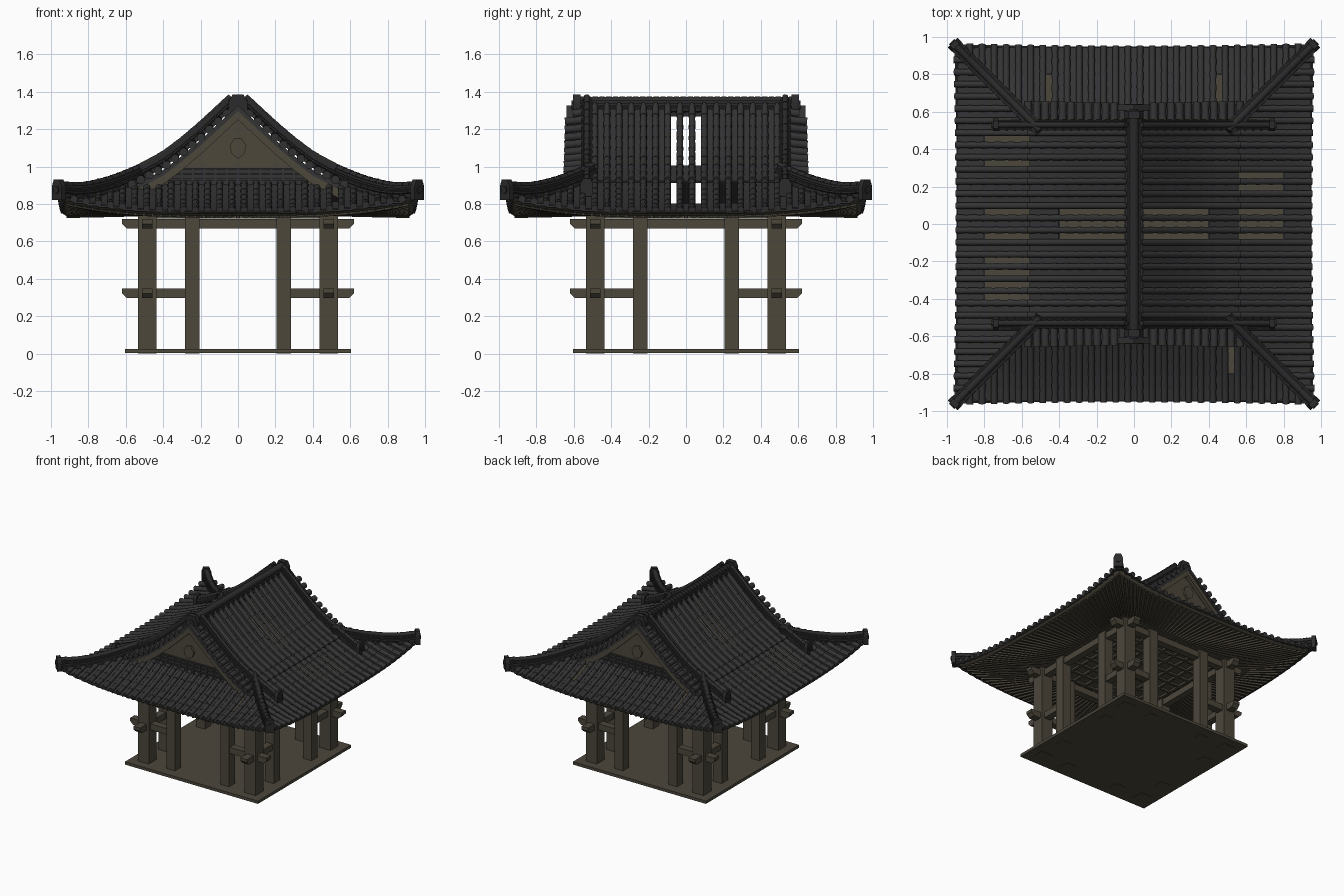
import bpy, bmesh, math
from mathutils import Vector

if "Cube" in bpy.data.objects:
    bpy.data.objects.remove(bpy.data.objects["Cube"])

def material(name, rgb):
    m = bpy.data.materials.new(name)
    m.diffuse_color = (*rgb, 1)
    m.use_nodes = True
    m.node_tree.nodes["Principled BSDF"].inputs["Base Color"].default_value = m.diffuse_color
    return m

TILE = material("charcoal tile", (0.034, 0.034, 0.035))
RIDGE = material("dark ridge tile", (0.024, 0.024, 0.025))
WOOD = material("aged wood", (0.072, 0.063, 0.044))

def finish(name, bm, mat, smooth=False):
    bmesh.ops.recalc_face_normals(bm, faces=bm.faces)
    me = bpy.data.meshes.new(name)
    bm.to_mesh(me)
    bm.free()
    me.materials.append(mat)
    ob = bpy.data.objects.new(name, me)
    bpy.context.collection.objects.link(ob)
    if smooth:
        bpy.ops.object.select_all(action='DESELECT')
        ob.select_set(True)
        bpy.context.view_layer.objects.active = ob
        bpy.ops.object.shade_smooth_by_angle(angle=math.radians(50))
    return ob

def box(bm, x0, x1, y0, y1, z0, z1):
    vs = [bm.verts.new((x, y, z)) for z in (z0, z1) for x, y in ((x0, y0), (x1, y0), (x1, y1), (x0, y1))]
    for f in ((0, 1, 2, 3), (4, 5, 6, 7), (0, 1, 5, 4), (1, 2, 6, 5), (2, 3, 7, 6), (3, 0, 4, 7)):
        bm.faces.new([vs[i] for i in f])

def prism(bm, a, b):
    """Solid between two matching outlines."""
    va, vb = [bm.verts.new(p) for p in a], [bm.verts.new(p) for p in b]
    bm.faces.new(va)
    bm.faces.new(vb)
    for i in range(len(va)):
        j = (i + 1) % len(va)
        bm.faces.new((va[i], va[j], vb[j], vb[i]))

def sweep(bm, pts, section, saw=0.0):
    """Section swept along a path; saw makes each piece flare at its lower end."""
    pts = [Vector(p) for p in pts]
    n = len(pts)
    def ring(i, s):
        t = (pts[min(i + 1, n - 1)] - pts[max(i - 1, 0)]).normalized()
        side = t.cross(Vector((0, 0, 1))).normalized()
        up = side.cross(t)
        return [bm.verts.new(pts[i] + side * u * s + up * v * s) for u, v in section]
    rings = []
    if saw:
        for i in range(n - 1):
            rings += [ring(i, 1 - saw), ring(i + 1, 1 + saw)]
    else:
        rings = [ring(i, 1) for i in range(n)]
    m = len(section)
    for a, b in zip(rings, rings[1:]):
        for i in range(m):
            j = (i + 1) % m
            bm.faces.new((a[i], a[j], b[j], b[i]))
    bm.faces.new(rings[0])
    bm.faces.new(rings[-1])

def disc(r, n=8):
    return [(r * math.cos(2 * math.pi * (i + .5) / n), r * math.sin(2 * math.pi * (i + .5) / n)) for i in range(n)]

def rect(w, h):
    return [(-w, -h), (w, -h), (w, h), (-w, h)]

def line(a, b, n):
    a, b = Vector(a), Vector(b)
    return [a.lerp(b, i / n) for i in range(n + 1)]

# ---- roof surface: sagging slope with lifted corners
PROFILE = [(0, 1.345), (.07, 1.28), (.2, 1.16), (.3, 1.075), (.4, 1.0), (.54, .925),
           (.68, .86), (.8, .81), (.9, .777), (1.05, .74)]

def slope(d):
    for (a, za), (b, zb) in zip(PROFILE, PROFILE[1:]):
        if d <= b:
            return za + (zb - za) * (d - a) / (b - a)
    return PROFILE[-1][1]

def lift(d, s):
    return .08 * min(1, abs(s) / .95) ** 3 * min(1, max(0, (d - .5) / .45))

def turn(j, d, s, z):
    c, k = ((1, 0), (0, 1), (-1, 0), (0, -1))[j]
    return (d * c - s * k, d * k + s * c, z)

def run(j, d0, d1, s, off, step=.07):
    n = max(1, round((d1 - d0) / step))
    ds = [d0 + (d1 - d0) * i / n for i in range(n + 1)]
    return [turn(j, d, s, slope(d) + lift(d, s) + off) for d in ds]

# ---- floor and posts
bm = bmesh.new()
box(bm, -.605, .605, -.605, .605, .002, .025)
finish("floor_slab", bm, WOOD)

bm = bmesh.new()
for sx in (-1, 1):
    for sy in (-1, 1):
        for px, py, w in ((.485, .485, .05), (.245, .485, .039), (.485, .245, .039)):
            x, y = sx * px, sy * py
            box(bm, x - w, x + w, y - w, y + w, 0, .735)
finish("posts", bm, WOOD)

# ---- beams with chamfered ends
def beam(bm, j, a, b, z0, z1, cut_a=True):
    c, ca = .025, .025 if cut_a else 0
    out = [(a, z1), (b, z1), (b, z0 + c), (b - c, z0), (a + ca, z0), (a, z0 + ca + .001)]
    prism(bm, [turn(j, .456, s, z) for s, z in out], [turn(j, .514, s, z) for s, z in out])

bm = bmesh.new()
for j in range(4):
    beam(bm, j, -.62, .62, .668, .72)
finish("top_beams", bm, WOOD)
bm = bmesh.new()
for j in range(4):
    beam(bm, j, .245, .62, .297, .347, False)
    beam(bm, j, -.62, -.245, .297, .347)
finish("low_rails", bm, WOOD)

# ---- coffered ceiling
bm = bmesh.new()
box(bm, -.55, .55, -.55, .55, .738, .746)
for i in range(-4, 5):
    c = i * .11
    box(bm, c - .01, c + .01, -.5, .5, .722, .739)
    box(bm, -.5, .5, c - .01, c + .01, .723, .739)
finish("ceiling_lattice", bm, WOOD)

# ---- eave underside and fan rafters
bm = bmesh.new()
N = 24
for j in range(4):
    rows = []
    for d, z in ((.5, .748), (.65, .744), (.8, .74), (.92, .737), (.95, .757)):
        rows.append([bm.verts.new(turn(j, d, d * (2 * i / N - 1), z + lift(d, d * (2 * i / N - 1)))) for i in range(N + 1)])
    for a, b in zip(rows, rows[1:]):
        for i in range(N):
            bm.faces.new((a[i], a[i + 1], b[i + 1], b[i]))
bmesh.ops.remove_doubles(bm, verts=bm.verts, dist=.0005)
soffit = finish("eave_underside", bm, WOOD)
soffit.modifiers.new("thickness", 'SOLIDIFY').thickness = .006

bm = bmesh.new()
for j in range(4):
    for i in range(-20, 21):
        f = i / 20
        pts = [turn(j, d, d * f, z + lift(d, d * f)) for d, z in ((.52, .741), (.72, .736), (.915, .732))]
        sweep(bm, pts, rect(.007, .007))
finish("fan_rafters", bm, WOOD)

# ---- tile rows: round cover tiles over flat pan tiles, with a few pans missing
PITCH = .065
MISSING = [{4, 3, 1, 0, -1}, {7, -7}, {-7, -5, -1, 1, 3, 4, 5, 6}, {8}]
cover, pan = bmesh.new(), bmesh.new()
for j in range(4):
    for k in range(-29, 30):
        s = k * PITCH / 2
        is_pan = k % 2 == 0
        a = max(.53, abs(s))
        edge = .95 + .015 * (s / .95) ** 2
        if edge - a > .02:
            if is_pan:
                start = .8 if k // 2 in MISSING[j] else a
                sweep(pan, run(j, start, edge - .005, s, -.012), rect(.031, .006))
            else:
                sweep(cover, run(j, a, edge, s, .002), disc(.0185), .06)
        if j % 2 == 0 and abs(s) < .53:
            if is_pan:
                start = .4 if k // 2 in (-1, 0, 1) else .03
                sweep(pan, run(j, start, .555, s, 0), rect(.031, .006))
            else:
                sweep(cover, run(j, .03, .565, s, .014), disc(.0185), .06)
finish("cover_tiles", cover, TILE, True)
finish("pan_tiles", pan, TILE)

# ---- gable ends: verge tiles, barge boards, wall, grille, pendant
verge, barge, wall, grille = (bmesh.new() for _ in range(4))
XS = [0, .07, .2, .3, .4, .48, .55]
for sy in (-1, 1):
    for sx in (-1, 1):
        for i in range(12):
            x = .06 + i * .046
            end = .605 if x < .09 else .645 + .02 * x
            sweep(verge, line((sx * x, sy * .52, slope(x) + .006), (sx * x, sy * end, slope(x) - .006), 2), disc(.022), .06)
        for off, h, y0, y1, bmx in ((-.018, .03, .52, .64, verge), (-.045, .05, .60, .632, barge)):
            out = [(sx * x, slope(x) + off) for x in XS] + [(sx * x, slope(x) + off - h) for x in reversed(XS)]
            prism(bmx, [(x, sy * y0, z) for x, z in out], [(x, sy * y1, z) for x, z in out])
    out = [(sx * x, slope(x) - .05) for sx, xs in ((-1, XS[::-1]), (1, XS[1:])) for x in xs]
    out += [(.55, .86), (-.55, .86)]
    prism(wall, [(x, sy * .55, z) for x, z in out], [(x, sy * .57, z) for x, z in out])
    def plate(bmx, w, z0, z1, y, t, x=0):
        box(bmx, x - w, x + w, min(sy * y, sy * (y + t)), max(sy * y, sy * (y + t)), z0, z1)
    plate(grille, .36, .88, .985, .568, .008)
    for z in (.93, .96, .988):
        plate(grille, .37 - (z - .93), z - .005, z + .005, .57, .015)
    for i in range(-5, 6):
        plate(grille, .005, .9, .985, .57, .012, i * .06)
    out = [(-.02, 1.15), (.02, 1.15), (.045, 1.11), (.035, 1.07), (0, 1.04), (-.035, 1.07), (-.045, 1.11)]
    prism(barge, [(x, sy * .62, z) for x, z in out], [(x, sy * .642, z) for x, z in out])
finish("verge_tiles", verge, TILE, True)
finish("barge_boards_and_pendants", barge, WOOD)
finish("gable_walls", wall, WOOD)
finish("gable_grilles", grille, TILE)

# ---- ridges: stacked core, round cap and beaded edges
def ridge(bm, pts, w, h):
    pts = [Vector(p) for p in pts]
    up = Vector((0, 0, 1))
    side = (pts[-1] - pts[0]).cross(up).normalized()
    sweep(bm, [p + up * h * .35 for p in pts], rect(w * .75, h * .42))
    sweep(bm, [p + up * h * .55 for p in pts], rect(w * .95, h * .06))
    sweep(bm, [p + up * (h - w * .55) for p in pts], disc(w * .58), .06)
    for k in (-1, 1):
        sweep(bm, [p + side * k * w * .75 + up * h * .3 for p in pts], disc(w * .3, 6), .12)

def ornament(bm, p, direction, w, h, depth):
    p, d = Vector(p), Vector(direction).normalized()
    arch = [(-w, -h), (w, -h), (w, .35 * h), (.6 * w, h), (-.6 * w, h), (-w, .35 * h)]
    sweep(bm, [p, p + d * depth], arch)
    sweep(bm, [p + d * depth, p + d * (depth + .008)], disc(w * .6))

bm = bmesh.new()
ridge(bm, line((0, -.58, 1.275), (0, .58, 1.275), 32), .05, .1)
finish("main_ridge", bm, RIDGE, True)

descend, hip, ends = bmesh.new(), bmesh.new(), bmesh.new()
for sy in (-1, 1):
    ornament(ends, (0, sy * .565, 1.325), (0, sy, 0), .05, .06, .04)
    for sx in (-1, 1):
        pts = [(sx * x, sy * .53, slope(x) + .008) for x in [.04 + i * .043 for i in range(17)]]
        ridge(descend, pts, .028, .075)
        ornament(ends, (sx * .725, sy * .53, slope(.73) + .05), (sx, 0, 0), .034, .048, .03)
        pts = [(sx * d, sy * d, slope(d) + lift(d, d)) for d in [.5 + i * .0355 for i in range(14)]]
        ridge(hip, pts, .034, .08)
        ornament(ends, (sx * .948, sy * .948, .876), (sx, sy, 0), .036, .054, .031)
finish("descending_ridges", descend, RIDGE, True)
finish("hip_ridges", hip, RIDGE, True)
finish("ridge_end_ornaments", ends, RIDGE)
